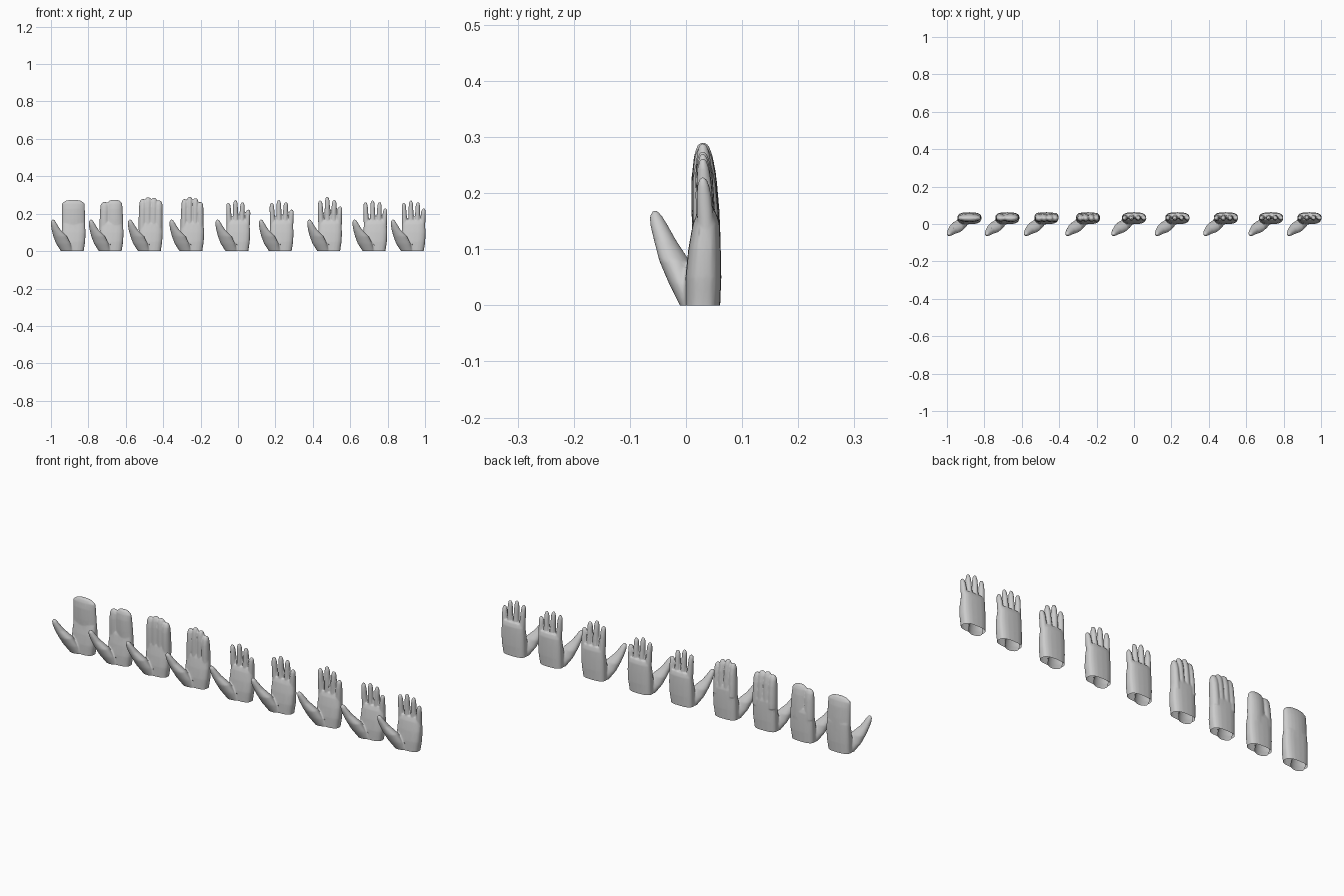
import bpy, bmesh
from math import cos, sin, pi, copysign

if "Cube" in bpy.data.objects:
    bpy.data.objects.remove(bpy.data.objects["Cube"])


def loft(bm, sections, power=2.0, n=20):
    """Closed skin over horizontal rings given as (x, y, z, half width, half depth)."""
    rings = []
    for cx, cy, cz, rx, ry in sections:
        ring = []
        for i in range(n):
            c, s = cos(2 * pi * i / n), sin(2 * pi * i / n)
            ring.append(bm.verts.new((
                cx + rx * copysign(abs(c) ** (2 / power), c),
                cy + ry * copysign(abs(s) ** (2 / power), s), cz)))
        rings.append(ring)
    for a, b in zip(rings, rings[1:]):
        for i in range(n):
            j = (i + 1) % n
            bm.faces.new((a[i], a[j], b[j], b[i]))
    bm.faces.new(rings[0][::-1])
    bm.faces.new(rings[-1])


PALM = [(.115, .030, -.02, .060, .031), (.115, .030, 0, .060, .031),
        (.119, .031, .05, .064, .032), (.121, .033, .10, .064, .029),
        (.121, .036, .145, .061, .024), (.121, .037, .165, .055, .017)]
THUMB = [(.092, .018, -.02, .030, .020), (.085, .010, 0, .032, .021),
         (.066, -.006, .04, .039, .025), (.049, -.021, .08, .037, .027),
         (.027, -.037, .115, .024, .020), (.017, -.047, .14, .018, .016),
         (.012, -.053, .157, .013, .012), (.011, -.055, .168, .006, .005)]


def finger(bm, base, tip, top, width, depth, taper):
    """One finger or mitten lobe, rising from inside the palm."""
    sections = []
    for t, w, d in [(0, 1, 1), (.35, 1, 1), (.7, 1 - taper * .6, .9),
                    (.88, 1 - taper, .7), (.97, .68 - taper * .5, .45), (1, .32, .2)]:
        sections.append((base + (tip - base) * t, .037 - .007 * t,
                         .115 + (top - .115) * t, width * w, depth * d))
    loft(bm, sections)


def four(tops, width, depth, taper, bases=(.075, .108, .139, .167),
         tips=(.068, .106, .144, .175)):
    return [(b, t, z, width, depth, taper) for b, t, z in zip(bases, tips, tops)]


slim = (.258, .273, .262, .222)
wide = dict(bases=(.077, .106, .136, .163), tips=(.080, .108, .139, .165))
# Left edge of each hand and its fingers, from mitten to separate fingers
HANDS = [
    (-1.0, [(.121, .119, .274, .063, .025, .03)]),
    (-.797, [(.082, .085, .262, .026, .022, .1), (.139, .137, .274, .045, .025, .1)]),
    (-.588, four((.278, .287, .284, .270), .0215, .024, .1, **wide)),
    (-.366, four((.278, .290, .283, .262), .0185, .023, .16, **wide)),
    (-.120, four(slim, .0145, .016, .18)),
    (.112, four(slim, .0145, .016, .18)),
    (.371, four((.270, .289, .274, .238), .0155, .017, .18)),
    (.613, four((.262, .270, .262, .228), .0140, .015, .18)),
    (.818, four((.258, .270, .262, .228), .0140, .015, .18)),
]


def make_hand(index, left, fingers):
    bm = bmesh.new()
    loft(bm, PALM, 2.8)
    loft(bm, THUMB)
    for f in fingers:
        finger(bm, *f)
    me = bpy.data.meshes.new("hand_parts")
    bm.to_mesh(me)
    bm.free()
    ob = bpy.data.objects.new("hand_%d" % (index + 1), me)
    bpy.context.collection.objects.link(ob)

    # Fuse palm, thumb and fingers into one soft skin
    m = ob.modifiers.new("fuse", 'REMESH')
    m.mode, m.voxel_size = 'VOXEL', .0035
    m = ob.modifiers.new("soften", 'SMOOTH')
    m.factor, m.iterations = .5, 5
    m = ob.modifiers.new("simplify", 'DECIMATE')
    m.ratio = .25
    skin = bpy.data.meshes.new_from_object(
        ob.evaluated_get(bpy.context.evaluated_depsgraph_get()))
    ob.modifiers.clear()
    ob.data = skin

    # Cut the wrist open at the ground
    bm = bmesh.new()
    bm.from_mesh(skin)
    bmesh.ops.bisect_plane(bm, geom=bm.verts[:] + bm.edges[:] + bm.faces[:],
                           plane_co=(0, 0, 0), plane_no=(0, 0, 1), clear_inner=True)
    for f in bm.faces:
        f.smooth = True
    bm.to_mesh(skin)
    bm.free()
    ob.location.x = left


for i, (left, fingers) in enumerate(HANDS):
    make_hand(i, left, fingers)
